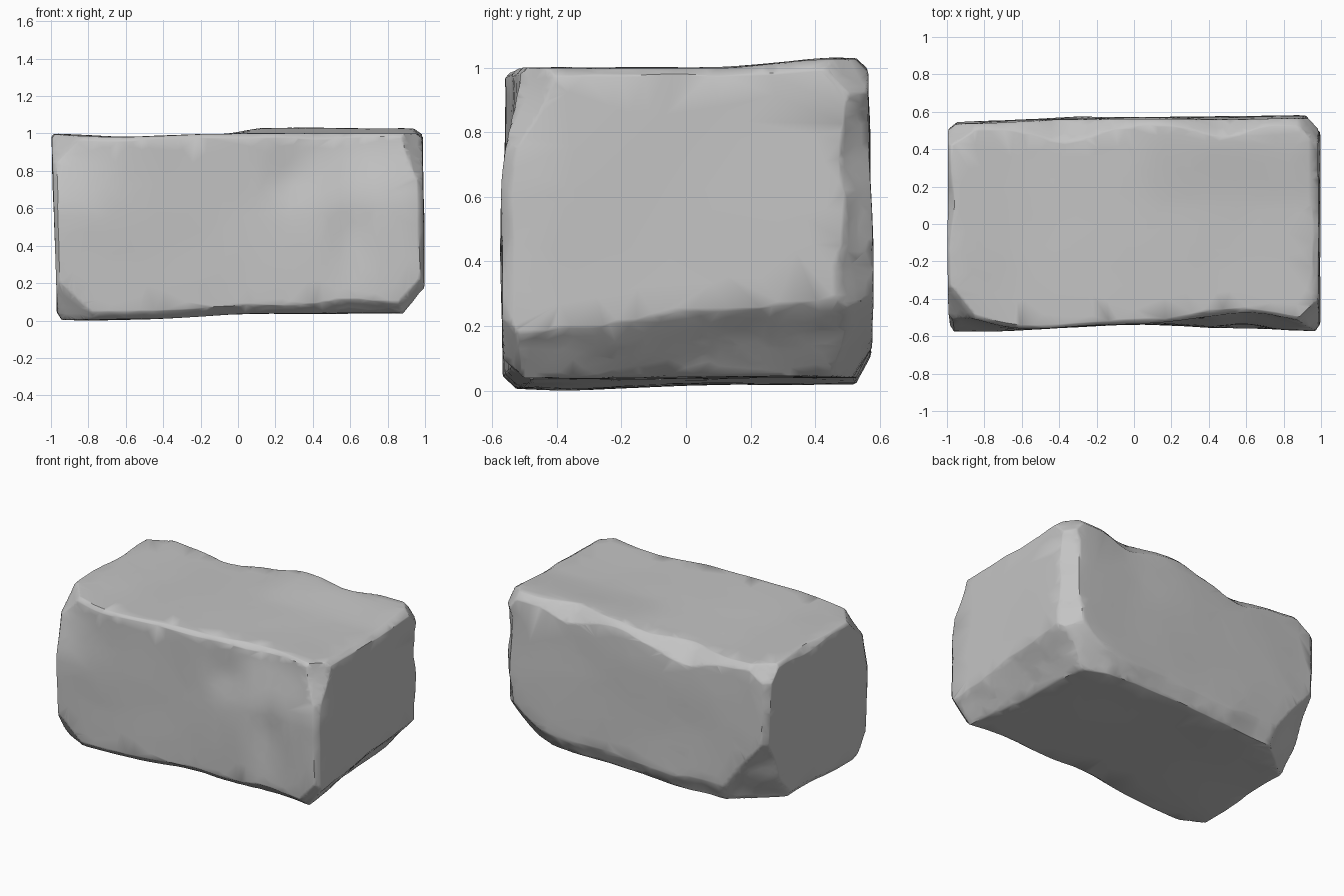
import bpy
import bmesh
from math import exp, radians
from mathutils import Vector, noise

cube = bpy.data.objects.get("Cube")
if cube:
    bpy.data.objects.remove(cube, do_unlink=True)

HALF = Vector((0.99, 0.575, 0.49))


def wobble(p, freq, seed):
    return noise.noise(p * freq + Vector((seed, seed * 1.7, -seed)))


def bump(a, centre, radius):
    return exp(-((a - centre) / radius) ** 2)


def ramp(a, start, end):
    t = max(0, min(1, (a - start) / (end - start)))
    return t * t * (3 - 2 * t)


# Worn edges: axis i, side, axis j, side, extent along i, extent along j,
# roughness, and a rule for where the wear is heavier
EDGES = [
    (0, 1, 2, -1, 0.17, 0.20, 0.1, lambda p: 0.55 * p.y),
    (0, 1, 2, 1, 0.03, 0.02, 0.5, lambda p: 0.5 * bump(p.y, 0.3, 0.2)),
    (0, -1, 2, -1, 0.03, 0.04, 0.6, lambda p: 0),
    (0, -1, 2, 1, 0.02, 0.025, 0.5, lambda p: bump(p.y, 0.1, 0.15)),
    (0, 1, 1, 1, 0.07, 0.08, 0.4,
     lambda p: 0.4 * bump(p.z, -0.25, 0.2) - 0.5 * ramp(p.z, 0.3, 0.5)),
    (0, 1, 1, -1, 0.025, 0.035, 0.5, lambda p: 0.8 * ramp(p.z, 0.1, 0.5)),
    (0, -1, 1, 1, 0.035, 0.035, 0.5, lambda p: 0),
    (0, -1, 1, -1, 0.02, 0.03, 0.5, lambda p: 0),
    (1, 1, 2, 1, 0.04, 0.04, 0.4,
     lambda p: 1.8 * bump(p.x, -0.35, 0.2) + 1.5 * bump(p.x, 0.5, 0.16)),
    (1, -1, 2, 1, 0.02, 0.02, 0.5, lambda p: 0.7 * bump(p.x, 0.4, 0.2)),
    (1, 1, 2, -1, 0.05, 0.10, 0.3, lambda p: 0.4 * ramp(p.x, 0.4, 1)),
    (1, -1, 2, -1, 0.045, 0.04, 0.4, lambda p: 0.9 * bump(p.x, 0.6, 0.25)),
]

# Broken corners: the three sides, then how far the break reaches along each
CORNERS = [
    ((-1, 1, -1), (0.36, 0.32, 0.50)),
    ((1, 1, -1), (0.45, 0.25, 0.36)),
    ((-1, -1, -1), (0.25, 0.14, 0.20)),
    ((1, -1, -1), (0.20, 0.14, 0.22)),
    ((-1, -1, 1), (0.17, 0.18, 0.17)),
    ((1, -1, 1), (0.12, 0.15, 0.35)),
    ((-1, 1, 1), (0.17, 0.15, 0.14)),
    ((1, 1, 1), (0.14, 0.16, 0.16)),
]


def cut(p, planes):
    """Push a point back behind a plane given as (axis, side, extent) items."""
    lack = 1 - sum((HALF[i] - s * p[i]) / e for i, s, e in planes)
    if lack > 0:
        step = lack / sum(1 / e ** 2 for i, s, e in planes)
        for i, s, e in planes:
            p[i] -= s * step / e


def chip(p):
    """Wear away all edges, then break the corners."""
    for _ in range(4):
        for k, (i, si, j, sj, a, b, rough, extra) in enumerate(EDGES):
            if HALF[i] - si * p[i] > 0.4 or HALF[j] - sj * p[j] > 0.4:
                continue
            size = 1 + extra(p) + rough * (wobble(p, 3, k * 5 + 2)
                                           + 0.4 * wobble(p, 8, k * 3 + 1))
            size = max(size, 0.3)
            cut(p, [(i, si, a * size), (j, sj, b * size)])
        for k, (sides, reach) in enumerate(CORNERS):
            size = 1 + 0.15 * wobble(p, 4, k * 4 + 3)
            cut(p, [(i, sides[i], reach[i] * size) for i in range(3)])


def warp(p):
    """Uneven faces: hollows, swellings and scooped flakes."""
    front, back = (1 - p.y / HALF.y) / 2, (1 + p.y / HALF.y) / 2
    top, low = (1 + p.z / HALF.z) / 2, (1 - p.z / HALF.z) / 2
    q = p.copy()
    # Front face: hollow middle, upper corners leaning back, flakes on the right
    p.y += front * (0.04 * bump(q.x, 0.05, 0.5)
                    + 0.09 * ramp(q.z, 0.05, 0.5) * (bump(q.x, 0.65, 0.35)
                                                     + bump(q.x, -1, 0.25))
                    + 0.025 * bump(q.x, 0.28, 0.14) * bump(q.z, 0.25, 0.15)
                    + 0.03 * bump(q.x, 0.6, 0.12) * bump(q.z, -0.05, 0.25))
    # Back face: swells towards its right half, leans in at the top
    p.y -= back * (0.025 * bump(q.x, -1, 0.6) + 0.015 * top ** 2)
    # Top rises at the back right, underside sags at the left
    p.z += top * (0.03 * ramp(q.x, -0.1, 0.15) * ramp(q.y, 0.05, 0.5)
                  - 0.018 * bump(q.x, -0.6, 0.3))
    p.z += low * (0.02 * ramp(q.x, -0.5, 0.2)
                  - 0.02 * bump(q.x, -0.8, 0.4) * bump(q.y, -0.4, 0.3))
    # Ends lean slightly
    p.x += abs(q.x) * (0.015 * low - 0.004 if q.x > 0 else 0.03 * low - 0.006)
    # Gentle stone unevenness
    p.x += 0.006 * wobble(q, 2.2, 11) * abs(q.x)
    p.y += 0.010 * wobble(q, 1.8, 23) + 0.003 * wobble(q, 5, 31)
    p.z += 0.006 * wobble(q, 1.8, 37) + 0.002 * wobble(q, 5, 41)


# Stone block, with its grid denser near the edges
bm = bmesh.new()
bmesh.ops.create_cube(bm, size=2)
bmesh.ops.subdivide_edges(bm, edges=bm.edges[:], cuts=63, use_grid_fill=True)
for v in bm.verts:
    p = v.co.copy()
    for i in range(3):
        c = p[i]
        p[i] = HALF[i] * (1 if c > 0 else -1) * (1 - max(0, 1 - abs(c)) ** 1.4)
    chip(p)
    warp(p)
    v.co = p

# Stand it on the ground
ground = min(v.co.z for v in bm.verts)
bmesh.ops.translate(bm, verts=bm.verts[:], vec=(0, 0, -ground))
bmesh.ops.recalc_face_normals(bm, faces=bm.faces[:])

mesh = bpy.data.meshes.new("stone_block")
bm.to_mesh(mesh)
bm.free()
block = bpy.data.objects.new("stone_block", mesh)
bpy.context.collection.objects.link(block)

# Grey stone
stone = bpy.data.materials.new("grey_stone")
stone.use_nodes = True
grey = (0.55, 0.55, 0.55, 1)
stone.diffuse_color = grey
stone.node_tree.nodes["Principled BSDF"].inputs["Base Color"].default_value = grey
mesh.materials.append(stone)

# Irregular facets, smooth faces and sharp chipped edges
bpy.ops.object.select_all(action="DESELECT")
block.select_set(True)
bpy.context.view_layer.objects.active = block
facets = block.modifiers.new("facets", "DECIMATE")
facets.ratio = 0.12
bpy.ops.object.modifier_apply(modifier=facets.name)
bpy.ops.object.shade_smooth_by_angle(angle=radians(42))
